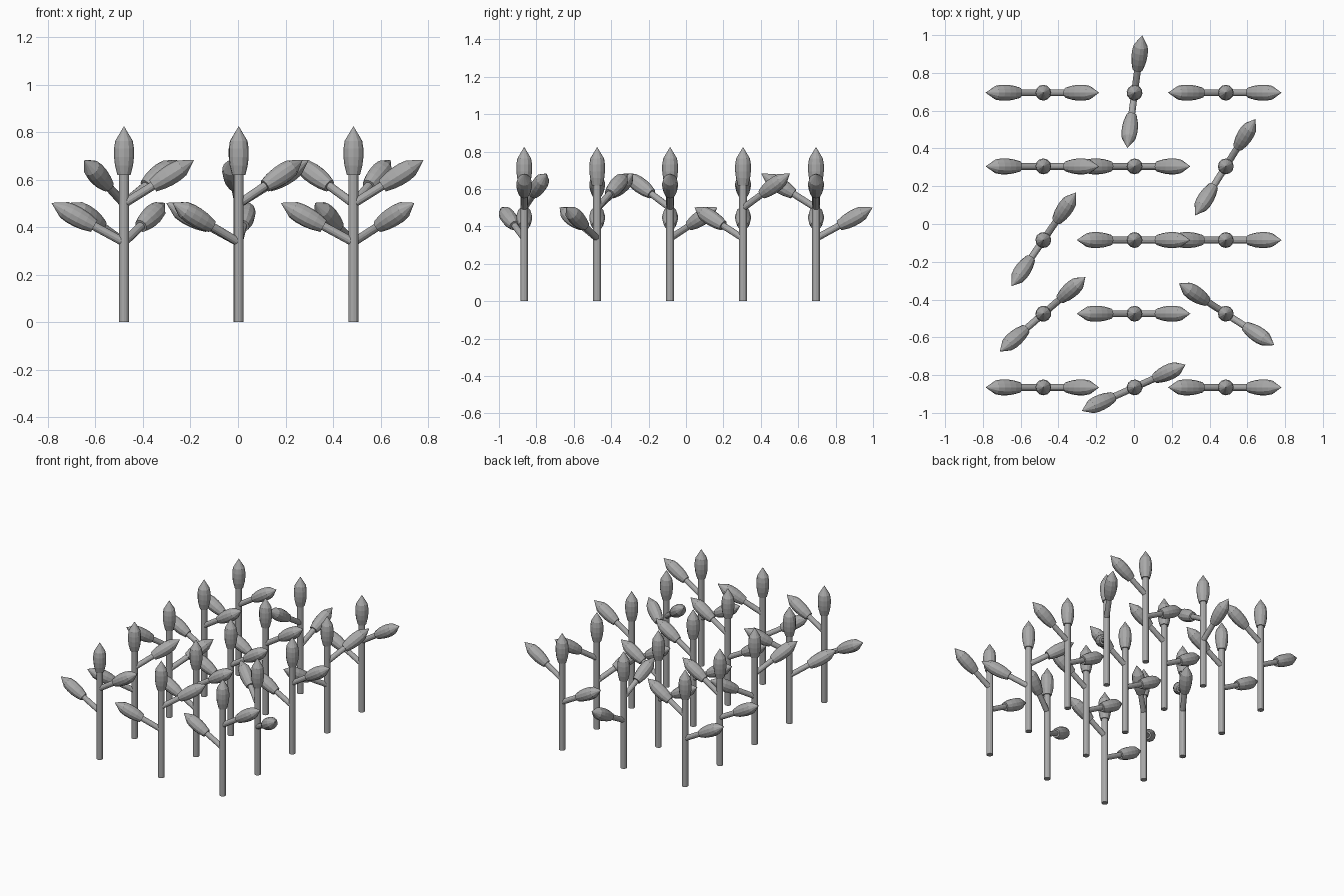
import bpy, bmesh
from math import radians, cos, sin, pi
from mathutils import Matrix

cube = bpy.data.objects.get("Cube")
if cube:
    bpy.data.objects.remove(cube, do_unlink=True)

GREY = (0.4, 0.4, 0.4, 1)
mat = bpy.data.materials.new("plain grey")
mat.use_nodes = True
mat.diffuse_color = GREY
mat.node_tree.nodes["Principled BSDF"].inputs["Base Color"].default_value = GREY


def lathe(name, profile, sides=12):
    """Mesh turned about z from (height, radius) pairs; a zero radius gives a point."""
    bm = bmesh.new()
    rings = []
    for z, r in profile:
        count = sides if r > 0 else 1
        rings.append([bm.verts.new((r * cos(2 * pi * i / sides), r * sin(2 * pi * i / sides), z))
                      for i in range(count)])
    for low, high in zip(rings, rings[1:]):
        for i in range(sides):
            j = (i + 1) % sides
            if len(high) == 1:
                bm.faces.new((low[i], low[j], high[0]))
            else:
                bm.faces.new((low[i], low[j], high[j], high[i]))
    for ring in (rings[0], rings[-1]):
        if len(ring) > 1:
            bm.faces.new(ring)
    bmesh.ops.recalc_face_normals(bm, faces=bm.faces)
    mesh = bpy.data.meshes.new(name)
    bm.to_mesh(mesh)
    bm.free()
    mesh.materials.append(mat)
    return mesh


BUD_START = 0.143
stem_mesh = lathe("stem", [(0, 0.021), (0.64, 0.021)])
branch_mesh = lathe("branch", [(0, 0.018), (BUD_START + 0.02, 0.018)])
bud_mesh = lathe("bud", [(0, 0.028), (0.04, 0.038), (0.075, 0.042), (0.11, 0.042),
                         (0.143, 0.037), (0.205, 0)])


def place(name, mesh, matrix):
    obj = bpy.data.objects.new(name, mesh)
    obj.matrix_world = matrix
    bpy.context.collection.objects.link(obj)


def plant(x, y, turn):
    base = Matrix.Translation((x, y, 0)) @ Matrix.Rotation(radians(turn), 4, "Z")
    place("stem", stem_mesh, base)
    place("top_bud", bud_mesh, base @ Matrix.Translation((0, 0, 0.62)))
    # high branch leans to +x, low branch to -x
    for label, height, lean in (("upper", 0.498, 58), ("lower", 0.336, -61.5)):
        arm = (base @ Matrix.Translation((0, 0, height))
               @ Matrix.Rotation(radians(lean), 4, "Y"))
        place(label + "_branch", branch_mesh, arm)
        place(label + "_bud", bud_mesh, arm @ Matrix.Translation((0, 0, BUD_START)))


# Planting grid: the turn of each plant, row by row from the back
columns = (-0.48, 0.003, 0.486)
turns = ((0, -97.5, 0), (0, 0, 58), (235.5, 0, 0), (41, 0, 147), (0, 24, 0))
for row, row_turns in enumerate(turns):
    for x, turn in zip(columns, row_turns):
        plant(x, 0.695 - 0.39 * row, turn)
